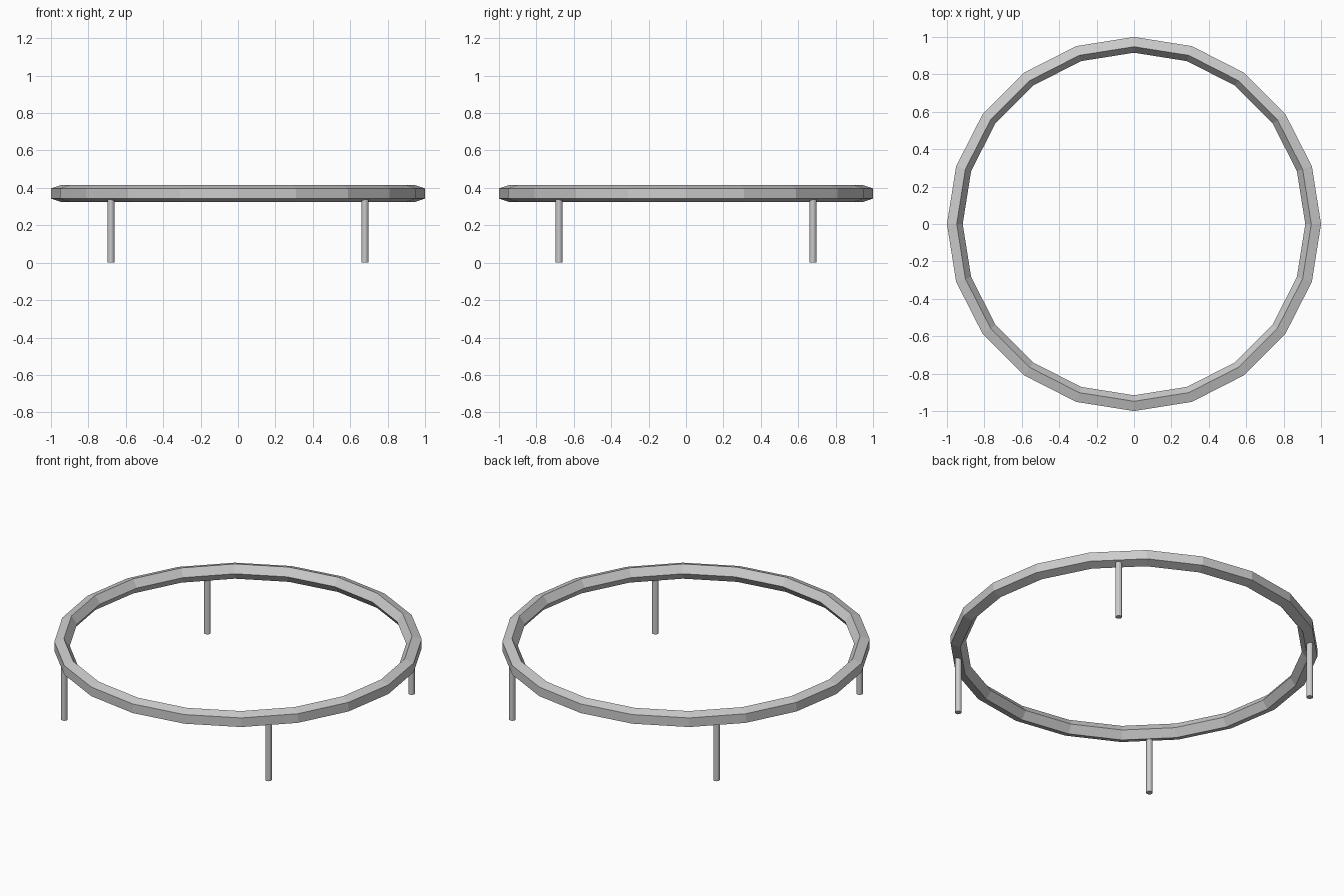
import bpy
import bmesh
from math import cos, sin, pi, radians

cube = bpy.data.objects.get("Cube")
if cube:
    bpy.data.objects.remove(cube, do_unlink=True)

RING_RADIUS, TUBE_RADIUS, RING_HEIGHT = 0.9623, 0.0466, 0.37
RING_SIDES, TUBE_SIDES = 20, 5
LEG_RADIUS, LEG_TOP, LEG_SIDES = 0.018, 0.37, 12

metal = bpy.data.materials.new("light_grey_metal")
metal.use_nodes = True
grey = (0.6, 0.6, 0.6, 1)
metal.diffuse_color = grey
metal.node_tree.nodes["Principled BSDF"].inputs["Base Color"].default_value = grey


def add_object(name, bm):
    mesh = bpy.data.meshes.new(name)
    bmesh.ops.recalc_face_normals(bm, faces=bm.faces)
    bm.to_mesh(mesh)
    bm.free()
    mesh.materials.append(metal)
    obj = bpy.data.objects.new(name, mesh)
    bpy.context.collection.objects.link(obj)
    return obj


# Ring: a five-sided tube with a flat, upright outer face
bm = bmesh.new()
loops = []
for i in range(RING_SIDES):
    turn = 2 * pi * i / RING_SIDES
    loop = []
    for j in range(TUBE_SIDES):
        a = 2 * pi * (j + 0.5) / TUBE_SIDES
        r = RING_RADIUS + TUBE_RADIUS * cos(a)
        z = RING_HEIGHT + TUBE_RADIUS * sin(a)
        loop.append(bm.verts.new((r * cos(turn), r * sin(turn), z)))
    loops.append(loop)
for i, loop in enumerate(loops):
    after = loops[(i + 1) % RING_SIDES]
    for j in range(TUBE_SIDES):
        k = (j + 1) % TUBE_SIDES
        bm.faces.new((loop[j], after[j], after[k], loop[k]))
add_object("ring", bm)

# Legs: four thin rods on the diagonals, ending inside the ring
offset = 0.96 * cos(radians(45))
for depth, sy in (("front", -1), ("back", 1)):
    for side, sx in (("right", -1), ("left", 1)):
        bm = bmesh.new()
        bmesh.ops.create_cone(bm, cap_ends=True, segments=LEG_SIDES,
                              radius1=LEG_RADIUS, radius2=LEG_RADIUS, depth=LEG_TOP)
        leg = add_object(f"{depth}_{side}_leg", bm)
        leg.location = (sx * offset, sy * offset, LEG_TOP / 2)
